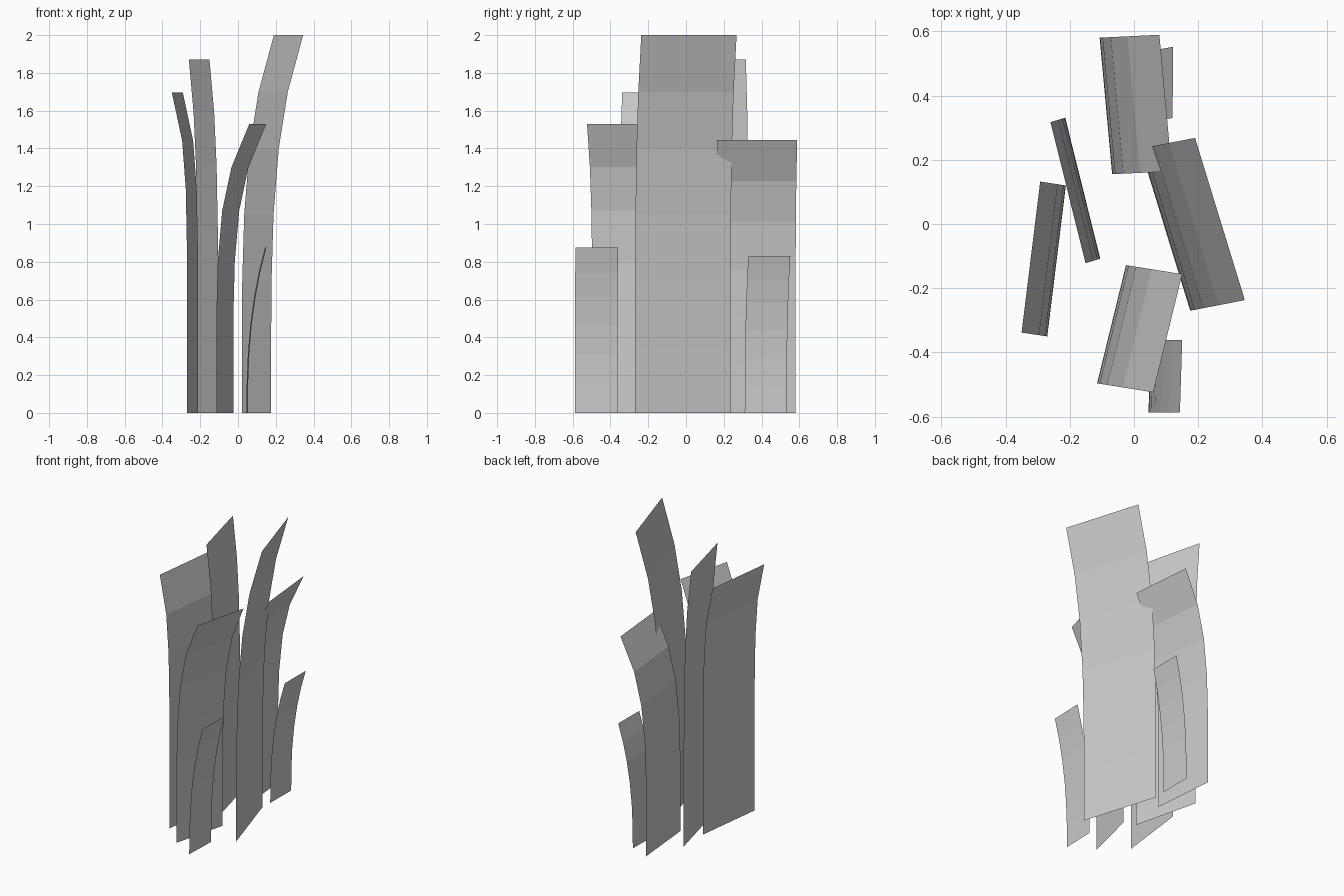
import bpy

if "Cube" in bpy.data.objects:
    bpy.data.objects.remove(bpy.data.objects["Cube"])

# Height fractions of the cross rows shared by every blade
LEVELS = (0, 0.175, 0.35, 0.525, 0.7, 0.85, 1)


def blade(name, height, a, b, bend, power):
    """Flat strip standing on base edge a-b, curling towards bend at the tip."""
    verts, faces = [], []
    for t in LEVELS:
        k = t ** power
        for x, y in (a, b):
            verts.append((x + bend[0] * k, y + bend[1] * k, height * t))
    for i in range(len(LEVELS) - 1):
        n = 2 * i
        faces.append((n, n + 1, n + 3, n + 2))
    mesh = bpy.data.meshes.new(name)
    mesh.from_pydata(verts, [], faces)
    mesh.update()
    obj = bpy.data.objects.new(name, mesh)
    bpy.context.collection.objects.link(obj)
    return obj


# Right-curling blades
blade("tall_blade", 2.0, (0.175, -0.27), (0.02, 0.235), (0.17, 0.033), 4)
blade("back_blade", 1.445, (-0.068, 0.155), (-0.107, 0.58), (0.186, 0.009), 4.7)
blade("front_blade", 1.53, (-0.115, -0.496), (-0.025, -0.128), (0.175, -0.028), 4.8)
blade("small_front_blade", 0.875, (0.045, -0.587), (0.052, -0.362), (0.098, 0.001), 2.5)
blade("small_back_blade", 0.83, (0.024, 0.311), (0.026, 0.533), (0.096, 0.019), 2.5)

# Left-curling blades
blade("left_middle_blade", 1.87, (-0.105, -0.108), (-0.214, 0.331), (-0.046, -0.014), 4.8)
blade("left_outer_blade", 1.695, (-0.27, -0.35), (-0.212, 0.12), (-0.08, 0.012), 7)
